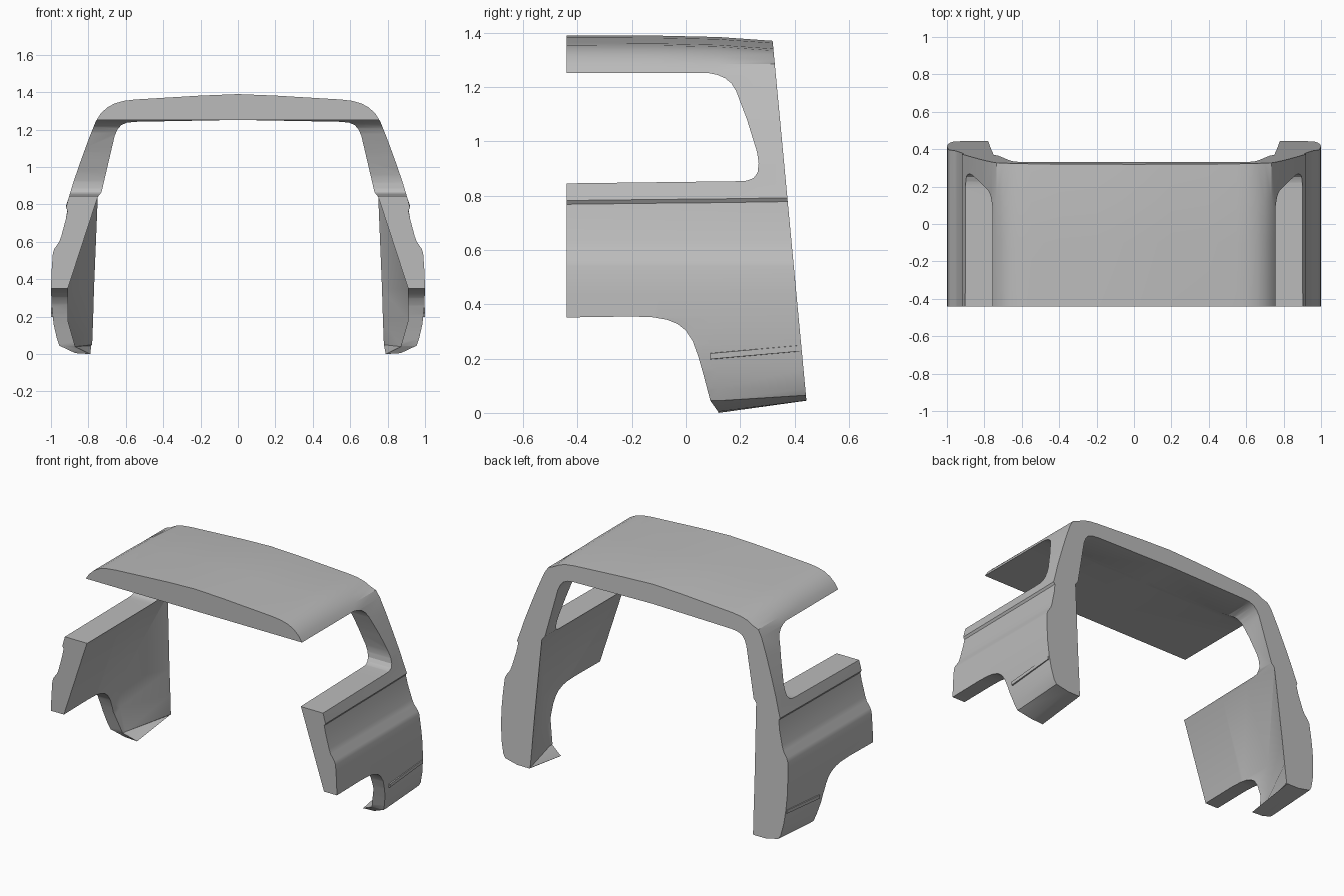
import bpy, bmesh, math

cube = bpy.data.objects.get("Cube")
if cube:
    bpy.data.objects.remove(cube, do_unlink=True)

grey = bpy.data.materials.new("plain grey")
grey.use_nodes = True
grey.diffuse_color = (0.5, 0.5, 0.5, 1)
grey.node_tree.nodes["Principled BSDF"].inputs["Base Color"].default_value = (0.5, 0.5, 0.5, 1)

FRONT, MID = -0.44, 0.12


def rear_y(z):
    """Depth of the leaning rear plane at a height."""
    return 0.448 - 0.094 * z


def loft(name, rings):
    """Closed skin through rings of equal point count, capped at both ends."""
    bm = bmesh.new()
    rows = [[bm.verts.new(p) for p in ring] for ring in rings]
    n = len(rows[0])
    for a, b in zip(rows, rows[1:]):
        for i in range(n):
            j = (i + 1) % n
            bm.faces.new((a[i], a[j], b[j], b[i]))
    bm.faces.new(rows[0])
    bm.faces.new(rows[-1])
    bmesh.ops.triangulate(bm, faces=[f for f in bm.faces if len(f.verts) == 4])
    bmesh.ops.recalc_face_normals(bm, faces=bm.faces)
    mesh = bpy.data.meshes.new(name)
    bm.to_mesh(mesh)
    bm.free()
    obj = bpy.data.objects.new(name, mesh)
    bpy.context.collection.objects.link(obj)
    mesh.materials.append(grey)
    return obj


def cutter(name, side_profile):
    """Side outline (y, z) extruded right across the body."""
    obj = loft(name, [[(x, y, z) for y, z in side_profile] for x in (-1.5, 1.5)])
    obj.hide_render = True
    return obj


# Half cross-section, from roof centre down the outside
outer = [(0, 1.39), (0.2, 1.382), (0.4, 1.37), (0.55, 1.361), (0.61, 1.354), (0.66, 1.34),
         (0.7, 1.318), (0.735, 1.285), (0.76, 1.245), (0.8, 1.145), (0.842, 1.03),
         (0.88, 0.92), (0.907, 0.83), (0.92, 0.782), (0.911, 0.768), (0.921, 0.72),
         (0.945, 0.63), (0.956, 0.6), (0.982, 0.563), (0.99, 0.54), (0.997, 0.44),
         (1.0, 0.35), (0.996, 0.25), (0.986, 0.16), (0.97, 0.09)]
# Lower edge and inner wall: hollowed ahead of the pillar, upright at the rear
inner_front = [(0.955, 0.045), (0.87, 0.005), (0.79, 0.0), (0.87, 0.04), (0.91, 0.18),
               (0.91, 0.35), (0.75, 0.84)]
inner_rear = [(0.955, 0.065), (0.87, 0.046), (0.785, 0.045), (0.78, 0.05), (0.775, 0.18),
              (0.77, 0.35), (0.75, 0.84)]
# Inside of the pillar and roof
inner_top = [(0.73, 0.865), (0.66, 1.165), (0.645, 1.2), (0.625, 1.224), (0.595, 1.237),
             (0.55, 1.242), (0, 1.252)]


def ring(inner, y, droop, rise):
    half = []
    for x, z in outer + inner + inner_top:
        if z > 1.3:
            z -= droop
        elif 0.76 < z < 0.8:
            z += rise
        half.append((x, z))
    full = half + [(-x, z) for x, z in reversed(half[1:-1])]
    return [(x, rear_y(z) if y is None else y, z) for x, z in full]


body = loft("body_shell", [ring(inner_front, FRONT, 0, 0),
                           ring(inner_front, -0.1, 0.001, 0.004),
                           ring(inner_front, MID, 0.006, 0.006),
                           ring(inner_rear, None, 0.02, 0.01)])

# Side window and wheel arch openings
window = cutter("window_cutter", [
    (-0.6, 1.252), (0.08, 1.252), (0.115, 1.245), (0.145, 1.232), (0.168, 1.213), (0.185, 1.185),
    (0.225, 1.08), (0.262, 0.96), (0.268, 0.92), (0.264, 0.885), (0.25, 0.865), (0.225, 0.855),
    (0.19, 0.853), (-0.6, 0.843)])
arch = cutter("wheel_arch_cutter", [
    (-0.6, 0.349), (-0.2, 0.355), (-0.12, 0.352), (-0.07, 0.343), (-0.03, 0.327), (0, 0.303),
    (0.025, 0.265), (0.045, 0.21), (0.065, 0.14), (0.09, 0.045), (0.12, 0.003),
    (0.12, -0.2), (-0.6, -0.2)])

bpy.context.view_layer.objects.active = body
body.select_set(True)
for tool in (window, arch):
    mod = body.modifiers.new("opening", 'BOOLEAN')
    mod.operation, mod.solver, mod.object = 'DIFFERENCE', 'EXACT', tool
    bpy.ops.object.modifier_apply(modifier=mod.name)
    bpy.data.objects.remove(tool, do_unlink=True)
bpy.ops.object.shade_smooth_by_angle(angle=math.radians(28))

# Slim trim strips low on each side
for side, label in ((1, "left"), (-1, "right")):
    rings = []
    for y, z in ((0.09, 0.195), (0.418, 0.224)):
        section = [(0.97, z), (0.999, z + 0.003), (1.0, z + 0.024), (0.97, z + 0.028)]
        rings.append([(side * x, y, h) for x, h in section])
    loft(label + "_trim_strip", rings)
